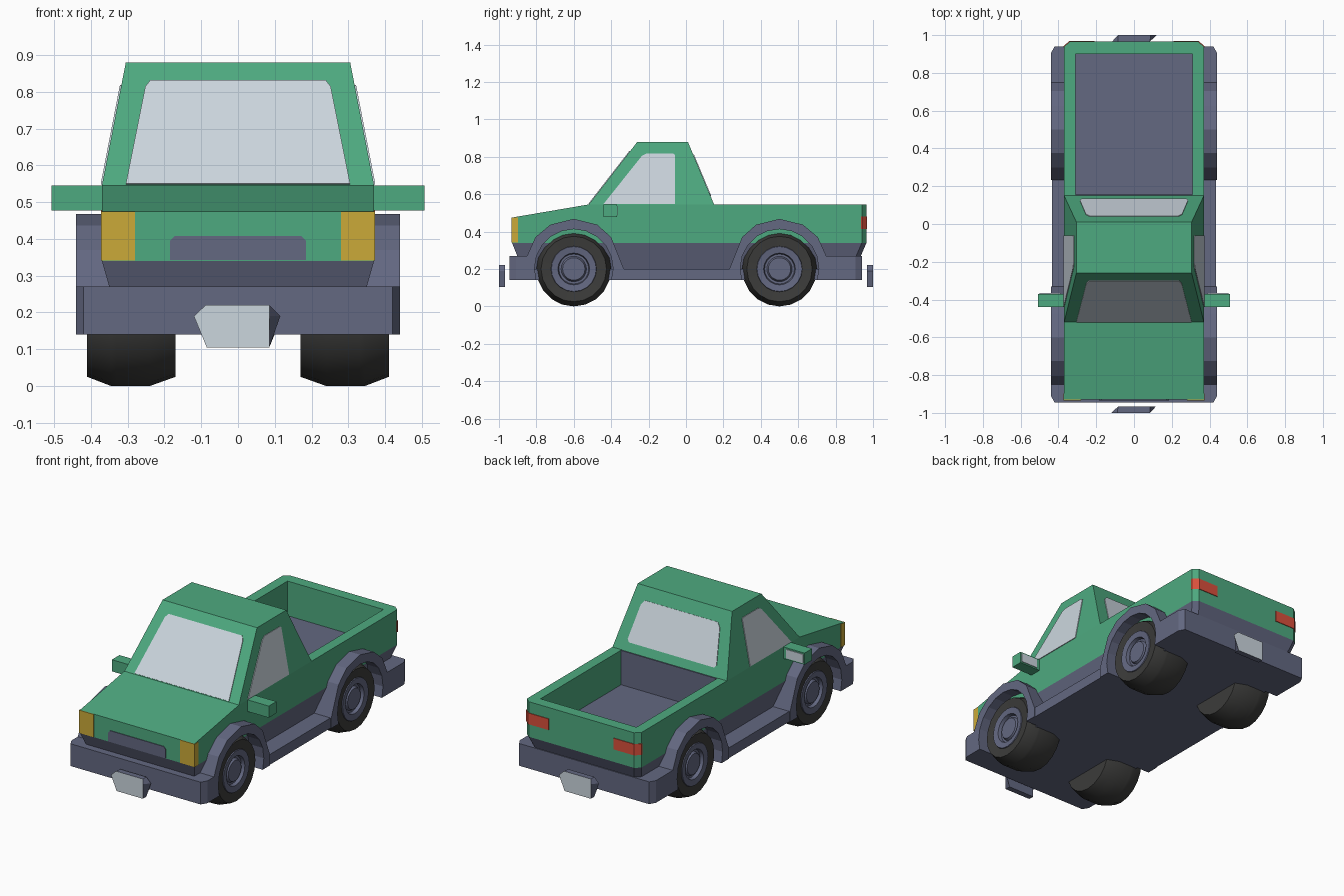
import bpy, bmesh, math
from mathutils import Vector

if "Cube" in bpy.data.objects:
    bpy.data.objects.remove(bpy.data.objects["Cube"])


def material(name, rgb):
    m = bpy.data.materials.new(name)
    m.diffuse_color = (*rgb, 1)
    m.use_nodes = True
    m.node_tree.nodes["Principled BSDF"].inputs["Base Color"].default_value = m.diffuse_color
    return m


GREEN = material("green paint", (0.076, 0.40, 0.215))
SLATE = material("slate trim", (0.125, 0.138, 0.22))
GLASS = material("pale glass", (0.60, 0.67, 0.73))
YELLOW = material("yellow lamp", (0.60, 0.40, 0.04))
RED = material("red lamp", (0.70, 0.08, 0.045))
RUBBER = material("dark rubber", (0.045, 0.045, 0.043))


def finish(name, bm, mats, smooth=False):
    bmesh.ops.recalc_face_normals(bm, faces=bm.faces)
    if smooth:
        for f in bm.faces:
            f.smooth = True
        for e in bm.edges:
            e.smooth = len(e.link_faces) == 2 and e.calc_face_angle(0) < 0.6
    me = bpy.data.meshes.new(name)
    bm.to_mesh(me)
    bm.free()
    for m in mats:
        me.materials.append(m)
    ob = bpy.data.objects.new(name, me)
    bpy.context.collection.objects.link(ob)
    return ob


def loft(name, a, b, mat, cap=None):
    """Solid between two matching loops; the first loop's face may use another colour."""
    bm = bmesh.new()
    va = [bm.verts.new(p) for p in a]
    vb = [bm.verts.new(p) for p in b]
    first = bm.faces.new(va)
    bm.faces.new(vb)
    for i in range(len(a)):
        j = (i + 1) % len(a)
        bm.faces.new((va[i], va[j], vb[j], vb[i]))
    if cap:
        first.material_index = 1
    return finish(name, bm, [mat, cap] if cap else [mat])


def plan(name, pts, z0, z1, mat):
    return loft(name, [(x, y, z0) for x, y in pts], [(x, y, z1) for x, y in pts], mat)


def side(name, pts, x0, x1, mat):
    return loft(name, [(x0, y, z) for y, z in pts], [(x1, y, z) for y, z in pts], mat)


def box(name, x0, x1, y0, y1, z0, z1, mat):
    return plan(name, [(x0, y0), (x1, y0), (x1, y1), (x0, y1)], z0, z1, mat)


def both(pts):
    """Complete a right-hand outline with its mirror image."""
    return pts + [(-p[0], *p[1:]) for p in reversed(pts)]


def pane(name, pts, outward, mat=GLASS):
    """Thin plate on a sloping face."""
    p = [Vector(q) for q in pts]
    n = (p[1] - p[0]).cross(p[2] - p[0]).normalized()
    if n.dot(Vector(outward)) < 0:
        n = -n
    return loft(name, [q - n * 0.003 for q in p], [q + n * 0.004 for q in p], mat)


# Chassis slab, bumpers and tapered lower body
box("chassis_floor", -0.36, 0.36, -0.82, 0.72, 0.14, 0.2, SLATE)
plan("front_bumper", both([(0.42, -0.945), (0.44, -0.91), (0.44, -0.81)]), 0.14, 0.27, SLATE)
plan("rear_bumper", both([(0.42, 0.94), (0.44, 0.905), (0.44, 0.71)]), 0.14, 0.27, SLATE)
loft("lower_body",
     [(x, y, 0.2) for x, y in both([(0.33, -0.875), (0.33, 0.88), (0.30, 0.905)])],
     [(x, y, 0.34) for x, y in both([(0.37, -0.93), (0.37, 0.94), (0.34, 0.965)])], SLATE)

# Hood and cab base, then the open bed
side("hood_and_cab_base", [(-0.93, 0.34), (-0.93, 0.475), (-0.52, 0.545), (0.15, 0.545), (0.15, 0.34)],
     -0.37, 0.37, GREEN)
plan("bed_walls", both([(0.31, 0.15), (0.37, 0.15), (0.37, 0.94), (0.34, 0.965)])[:4]
     + [(-0.34, 0.965), (-0.37, 0.94), (-0.37, 0.15), (-0.31, 0.15), (-0.31, 0.90), (0.31, 0.90)],
     0.34, 0.545, GREEN)
box("bed_floor", -0.312, 0.312, 0.14, 0.91, 0.31, 0.343, SLATE)
box("bed_front_panel", -0.312, 0.312, 0.148, 0.156, 0.34, 0.543, SLATE)

# Cab
loft("cab", [(0.37, -0.52, 0.545), (0.37, 0.15, 0.545), (-0.37, 0.15, 0.545), (-0.37, -0.52, 0.545)],
     [(0.305, -0.26, 0.88), (0.305, 0.01, 0.88), (-0.305, 0.01, 0.88), (-0.305, -0.26, 0.88)], GREEN)


def lean(z, low, high):
    return low + (z - 0.545) / 0.335 * (high - low)


pane("windscreen", [(x, lean(z, -0.52, -0.26), z) for x, z in
                    both([(0.305, 0.548), (0.252, 0.812), (0.238, 0.83)])], (0, -1, 1))
pane("rear_window", [(x, lean(z, 0.15, 0.01), z) for x, z in
                     both([(0.275, 0.59), (0.287, 0.605), (0.255, 0.785), (0.235, 0.81)])], (0, 1, 1))

# Parts on both sides
for s, tag in ((1, "right"), (-1, "left")):
    pane(tag + "_side_window", [(s * lean(z, 0.37, 0.305), y, z) for y, z in
                                [(-0.44, 0.548), (-0.235, 0.805), (-0.21, 0.818), (-0.07, 0.818),
                                 (-0.06, 0.81), (-0.06, 0.548)]], (s, 0, 0))
    box(tag + "_mirror", s * 0.36, s * 0.507, -0.44, -0.37, 0.477, 0.545, GREEN)
    box(tag + "_mirror_glass", s * 0.39, s * 0.50, -0.372, -0.366, 0.485, 0.537, GLASS)
    box(tag + "_sill", s * 0.3, s * 0.435, -0.345, 0.245, 0.14, 0.2, SLATE)
    plan(tag + "_headlight", [(s * x, y) for x, y in
                              [(0.28, -0.934), (0.373, -0.934), (0.373, -0.897), (0.365, -0.897),
                               (0.365, -0.926), (0.28, -0.926)]], 0.341, 0.475, YELLOW)
    plan(tag + "_tail_light", [(s * x, y) for x, y in
                               [(0.373, 0.935), (0.373, 0.942), (0.342, 0.969), (0.21, 0.969), (0.21, 0.962),
                                (0.338, 0.962), (0.366, 0.937)]], 0.415, 0.48, RED)

# Grille
pane("grille", [(x, -0.93, z) for x, z in
                both([(0.185, 0.342), (0.185, 0.395), (0.172, 0.408)])], (0, -1, 0), SLATE)

# Number plates: skewed blocks, the rear one turned half round
face = [(-0.12, 0.19), (-0.088, 0.22), (0.085, 0.22), (0.085, 0.105), (-0.085, 0.105)]
back = [(-0.085, 0.19), (-0.085, 0.22), (0.085, 0.22), (0.115, 0.19), (0.085, 0.105), (-0.085, 0.105)]
face.insert(3, (0.085, 0.19))
for s, tag in ((1, "front"), (-1, "rear")):
    loft(tag + "_number_plate", [(s * x, -s * 1.0, z) for x, z in face],
         [(s * x, -s * 0.967, z) for x, z in back], SLATE, GLASS)

# Wheels (tyre, rim, hub) and wheel arches
RINGS = [(0.17, 0.175), (0.24, 0.2), (0.317, 0.2), (0.33, 0.2), (0.345, 0.2), (0.41, 0.175), (0.405, 0.122),
         (0.41, 0.12), (0.405, 0.085), (0.385, 0.08), (0.385, 0.068), (0.40, 0.06)]
SIDES = 20


def wheel(name, s, cy):
    bm = bmesh.new()
    loops = []
    for x, r in RINGS:
        loop = []
        for i in range(SIDES):
            a = 2 * math.pi * i / SIDES + math.pi / 2
            z = 0.2 + r * math.sin(a)
            # the hidden top stays below the bed floor
            loop.append(bm.verts.new((s * x, cy + r * math.cos(a), min(z, 0.33) if x < 0.32 else z)))
        loops.append(loop)
    bm.faces.new(loops[0])
    bm.faces.new(loops[-1]).material_index = 1
    for k in range(len(loops) - 1):
        for i in range(SIDES):
            j = (i + 1) % SIDES
            f = bm.faces.new((loops[k][i], loops[k][j], loops[k + 1][j], loops[k + 1][i]))
            f.material_index = int(k >= 6)
    finish(name, bm, [RUBBER, SLATE], True)


ARCH = [(0.25, 0.14), (0.25, 0.27), (0.205, 0.37), (0.125, 0.437), (0, 0.468), (-0.125, 0.437),
        (-0.2, 0.37), (-0.268, 0.2), (-0.268, 0.14), (-0.2, 0.14)]
ARCH += [(-0.21 * math.cos(math.pi * i / 10), 0.203 + 0.21 * math.sin(math.pi * i / 10)) for i in range(11)]
ARCH += [(0.2, 0.14)]
for s, st in ((1, "right"), (-1, "left")):
    for cy, d, yt in ((-0.6, -1, "front"), (0.5, 1, "rear")):
        wheel(f"{yt}_{st}_wheel", s, cy)
        side(f"{yt}_{st}_wheel_arch", [(cy + d * u, z) for u, z in ARCH], s * 0.33, s * 0.44, SLATE)
